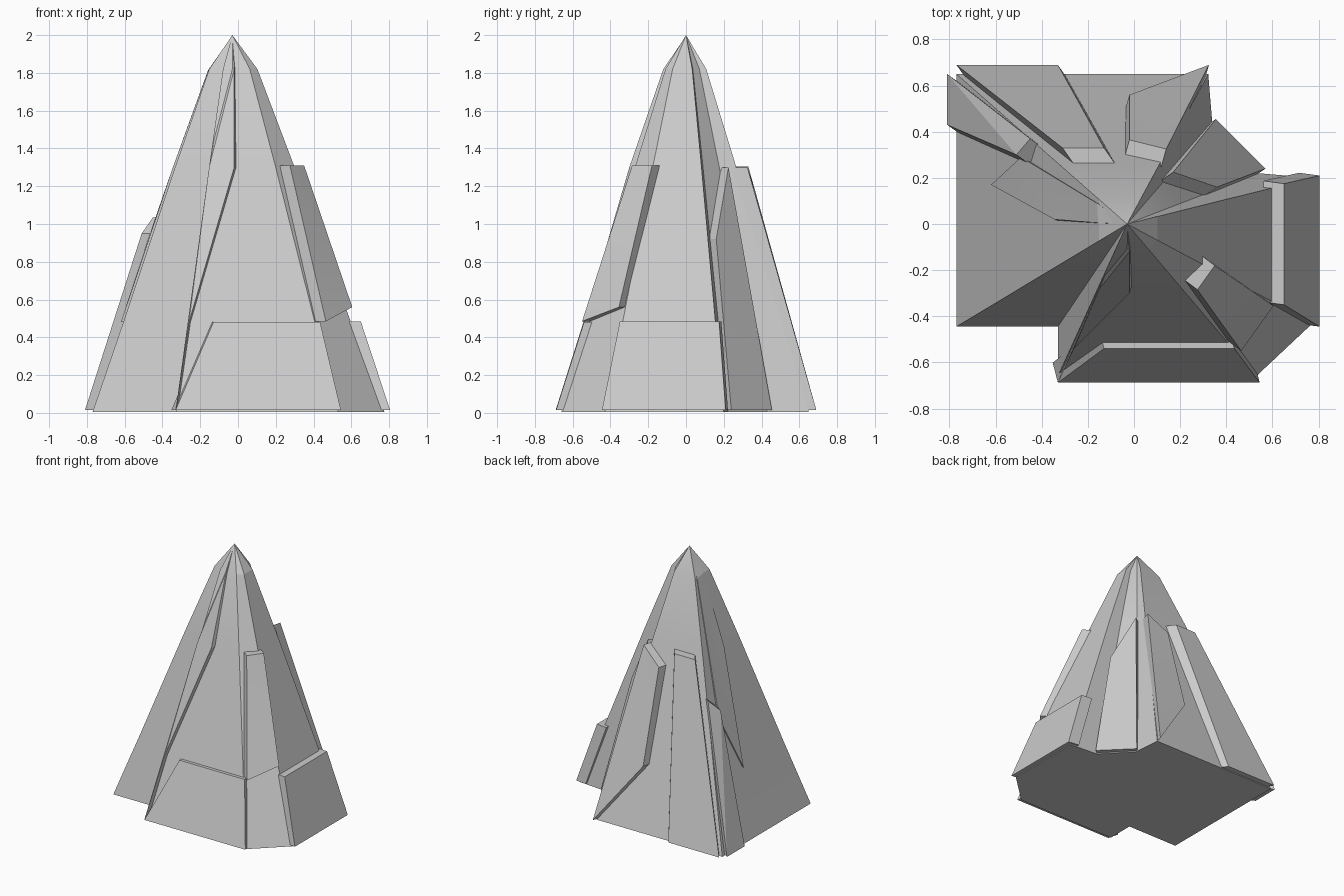
import bpy, bmesh
from mathutils import Vector

if "Cube" in bpy.data.objects:
    bpy.data.objects.remove(bpy.data.objects["Cube"])

APEX = (-0.03, 0.0, 2.0)


def finish(name, bm):
    bmesh.ops.recalc_face_normals(bm, faces=bm.faces)
    me = bpy.data.meshes.new(name)
    bm.to_mesh(me)
    bm.free()
    ob = bpy.data.objects.new(name, me)
    bpy.context.collection.objects.link(ob)
    return ob


def slab(name, pts, depth=0.09):
    """Closed plate: outer outline pushed horizontally into the spire."""
    bm = bmesh.new()
    outer = [bm.verts.new(p) for p in pts]
    c = sum((Vector(p) for p in pts), Vector()) / len(pts)
    d = Vector((APEX[0] - c.x, -c.y, 0)).normalized() * depth
    inner = []
    for p in pts:
        # shorter push near the tip so plates never pass through the far side
        r = Vector((p[0] - APEX[0], p[1], 0)).length
        inner.append(bm.verts.new(Vector(p) + d * min(1, r / 0.2)))
    n = len(pts)
    bm.faces.new(outer)
    bm.faces.new(inner[::-1])
    for i in range(n):
        j = (i + 1) % n
        bm.faces.new((outer[j], outer[i], inner[i], inner[j]))
    bmesh.ops.triangulate(bm, faces=[f for f in bm.faces if len(f.verts) > 3])
    return finish(name, bm)


# Spire core: base outline scaled towards the apex in steps
base = [(-0.77, -0.445), (-0.33, -0.445), (-0.33, -0.66), (0.53, -0.66),
        (0.775, -0.43), (0.775, 0.2), (0.54, 0.22), (0.34, 0.43),
        (0.322, 0.65), (-0.77, 0.65)]
bm = bmesh.new()
rings = []
for z, s in [(0.005, 1), (0.48, 0.78), (1.3, 0.41), (1.82, 0.165)]:
    rings.append([bm.verts.new((APEX[0] + (x - APEX[0]) * s, y * s, z)) for x, y in base])
tip = bm.verts.new(APEX)
n = len(base)
for a, b in zip(rings, rings[1:]):
    for i in range(n):
        j = (i + 1) % n
        bm.faces.new((a[i], a[j], b[j], b[i]))
for i in range(n):
    bm.faces.new((rings[-1][i], rings[-1][(i + 1) % n], tip))
bm.faces.new(rings[0][::-1])
finish("spire_core", bm)

# Low skirt plates
slab("front_skirt_plate", [(-0.33, -0.688, 0.015), (0.545, -0.688, 0.015),
                           (0.435, -0.54, 0.48), (-0.13, -0.54, 0.48)])
slab("right_skirt_plate", [(0.805, -0.445, 0.015), (0.805, 0.21, 0.015),
                           (0.65, 0.175, 0.485), (0.65, -0.35, 0.485)])
# Upper corner plate
slab("front_right_plate", [(0.275, -0.285, 1.31), (0.35, -0.18, 1.31),
                           (0.605, -0.355, 0.56), (0.465, -0.55, 0.485)])
# Tall plates on the back and left
slab("back_left_plate", [(-0.77, 0.69, 0.015), (-0.33, 0.69, 0.015),
                         (-0.13, 0.33, 1.305), (-0.31, 0.33, 1.305)])
slab("left_plate", [(-0.81, 0.65, 0.015), (-0.81, 0.43, 0.015),
                    (-0.51, 0.30, 0.95), (-0.45, 0.37, 1.035)])
slab("back_plate", [(0.325, 0.69, 0.015), (-0.02, 0.56, 0.48),
                    (-0.02, 0.365, 1.18), (0.14, 0.325, 1.3)])
slab("back_right_plate", [(0.57, 0.24, 0.015), (0.355, 0.455, 0.015),
                          (0.17, 0.225, 1.3), (0.36, 0.16, 0.92)])
# Thin blades running up to the tip
slab("front_blade", [(-0.33, -0.69, 0.015), (-0.26, -0.54, 0.48), (-0.02, -0.3, 1.3),
                     (-0.02, -0.12, 1.82), (-0.03, -0.004, 1.99), (-0.153, -0.285, 1.3)])
slab("left_blade", [(-0.62, 0.17, 0.48), (-0.345, 0.02, 1.3), (-0.155, 0.005, 1.82),
                    (-0.034, 0.0, 1.99), (-0.16, 0.09, 1.81), (-0.49, 0.29, 0.88)])

for ob in list(bpy.context.collection.objects):
    bpy.context.view_layer.objects.active = ob
    ob.select_set(True)
bpy.ops.object.shade_smooth_by_angle(angle=0.26)
